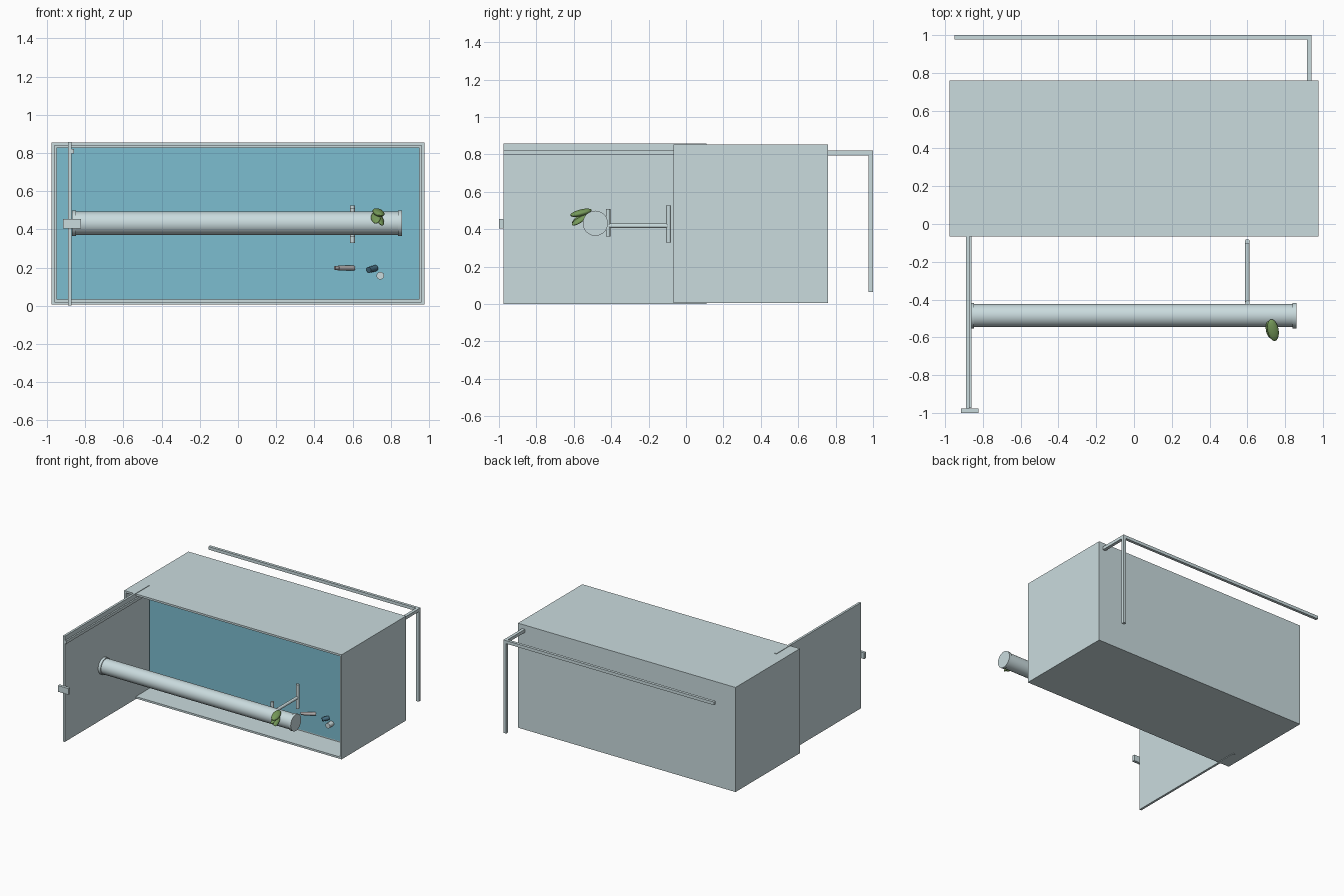
import bpy, bmesh, math
from mathutils import Vector, Matrix

if "Cube" in bpy.data.objects:
    bpy.data.objects.remove(bpy.data.objects["Cube"])


def mat(name, rgb):
    m = bpy.data.materials.new(name)
    m.diffuse_color = (*rgb, 1)
    m.use_nodes = True
    m.node_tree.nodes["Principled BSDF"].inputs["Base Color"].default_value = m.diffuse_color
    return m


PALE = mat("pale_grey", (0.59, 0.71, 0.73))
BLUE = mat("teal_blue", (0.20, 0.51, 0.63))
GREEN = mat("leaf_green", (0.18, 0.32, 0.10))
GREY = mat("warm_grey", (0.42, 0.40, 0.40))
DARK = mat("dark_teal", (0.06, 0.15, 0.21))


def finish(bm, name, material, smooth=False):
    me = bpy.data.meshes.new(name)
    bmesh.ops.recalc_face_normals(bm, faces=bm.faces)
    bm.to_mesh(me)
    bm.free()
    me.materials.append(material)
    ob = bpy.data.objects.new(name, me)
    bpy.context.collection.objects.link(ob)
    if smooth:
        bpy.context.view_layer.objects.active = ob
        ob.select_set(True)
        bpy.ops.object.shade_smooth_by_angle(angle=math.radians(35))
        ob.select_set(False)
    return ob


def add_box(bm, lo, hi):
    lo, hi = Vector(lo), Vector(hi)
    m = Matrix.Translation((lo + hi) / 2) @ Matrix.Diagonal((*(hi - lo), 1))
    bmesh.ops.create_cube(bm, size=1, matrix=m)


def box(name, lo, hi, material=PALE):
    bm = bmesh.new()
    add_box(bm, lo, hi)
    return finish(bm, name, material)


def rod(name, a, b, r, material=PALE, sides=24):
    a, b = Vector(a), Vector(b)
    d = b - a
    m = Matrix.Translation((a + b) / 2) @ d.to_track_quat('Z', 'Y').to_matrix().to_4x4()
    bm = bmesh.new()
    bmesh.ops.create_cone(bm, cap_ends=True, segments=sides, radius1=r, radius2=r,
                          depth=d.length, matrix=m)
    return finish(bm, name, material, True)


def leaf(name, centre, size, rot):
    m = Matrix.Translation(centre)
    m = m @ Matrix.Rotation(rot[2], 4, 'Z') @ Matrix.Rotation(rot[0], 4, 'X')
    m = m @ Matrix.Rotation(rot[1], 4, 'Y') @ Matrix.Diagonal((*size, 1))
    bm = bmesh.new()
    bmesh.ops.create_uvsphere(bm, u_segments=20, v_segments=12, radius=1, matrix=m)
    return finish(bm, name, GREEN, True)


# Cabinet: block with a shallow open niche in the front
X, Y0, Y1, Z0, Z1 = 0.977, -0.066, 0.76, 0.005, 0.854
bm = bmesh.new()
add_box(bm, (-X, Y0, Z0), (X, Y1, Z1))
front = min(bm.faces, key=lambda f: f.calc_center_median().y)
bmesh.ops.inset_region(bm, faces=[front], thickness=0.022)
inner = min(bm.faces, key=lambda f: (f.calc_center_median().y, -f.calc_area()))
for v in inner.verts:
    v.co.y = Y0
ring = bmesh.ops.extrude_discrete_faces(bm, faces=[inner])["faces"][0]
for v in ring.verts:
    v.co.y = 0.145
finish(bm, "cabinet", PALE)

# Coloured panel at the back of the niche
box("back_panel", (-0.951, 0.137, 0.033), (0.951, 0.1445, 0.828), BLUE)

# Open door with its rail and handle
box("door", (-0.890, -0.977, 0.0), (-0.872, 0.11, 0.858))
box("door_rail", (-0.872, -0.975, 0.798), (-0.860, 0.10, 0.822))
box("door_handle", (-0.917, -1.0, 0.405), (-0.823, -0.977, 0.455))

# Rear frame: spacer arm, long bar and upright
box("rear_arm", (0.915, 0.75, 0.795), (0.94, 0.977, 0.82))
box("rear_bar", (-0.95, 0.977, 0.795), (0.94, 1.0, 0.82))
box("rear_upright", (0.915, 0.977, 0.065), (0.94, 1.0, 0.795))

# Long tube with a flange at each end
TY, TZ = -0.485, 0.432
rod("tube", (-0.865, TY, TZ), (0.858, TY, TZ), 0.061, sides=40)
for side, x in (("left", -0.87), ("right", 0.838)):
    rod("flange_" + side, (x, TY, TZ), (x + 0.022, TY, TZ), 0.067, sides=40)

# Bracket holding the tube
rod("bracket_arm", (0.6, -0.42, 0.418), (0.6, -0.095, 0.418), 0.012)
rod("bracket_front_post", (0.6, -0.417, 0.36), (0.6, -0.417, 0.508), 0.012)
rod("bracket_rear_post", (0.6, -0.093, 0.328), (0.6, -0.093, 0.526), 0.013)

# Leaves on the tube
leaf("upper_leaf", (0.736, -0.562, 0.488), (0.030, 0.060, 0.017), (0.25, 0.15, 0.2))
leaf("middle_leaf", (0.722, -0.562, 0.462), (0.026, 0.055, 0.013), (0.55, -0.5, 0.15))
leaf("lower_leaf", (0.745, -0.568, 0.450), (0.022, 0.050, 0.012), (0.6, 0.5, 0.2))

# Small fittings on the panel
rod("peg", (0.525, 0.09, 0.197), (0.607, 0.137, 0.197), 0.013, GREY)
rod("peg_tip", (0.507, 0.08, 0.197), (0.525, 0.09, 0.197), 0.010, GREY)
rod("valve", (0.685, 0.10, 0.187), (0.722, 0.138, 0.197), 0.016, DARK)
rod("knob", (0.746, 0.085, 0.157), (0.746, 0.138, 0.157), 0.020)
